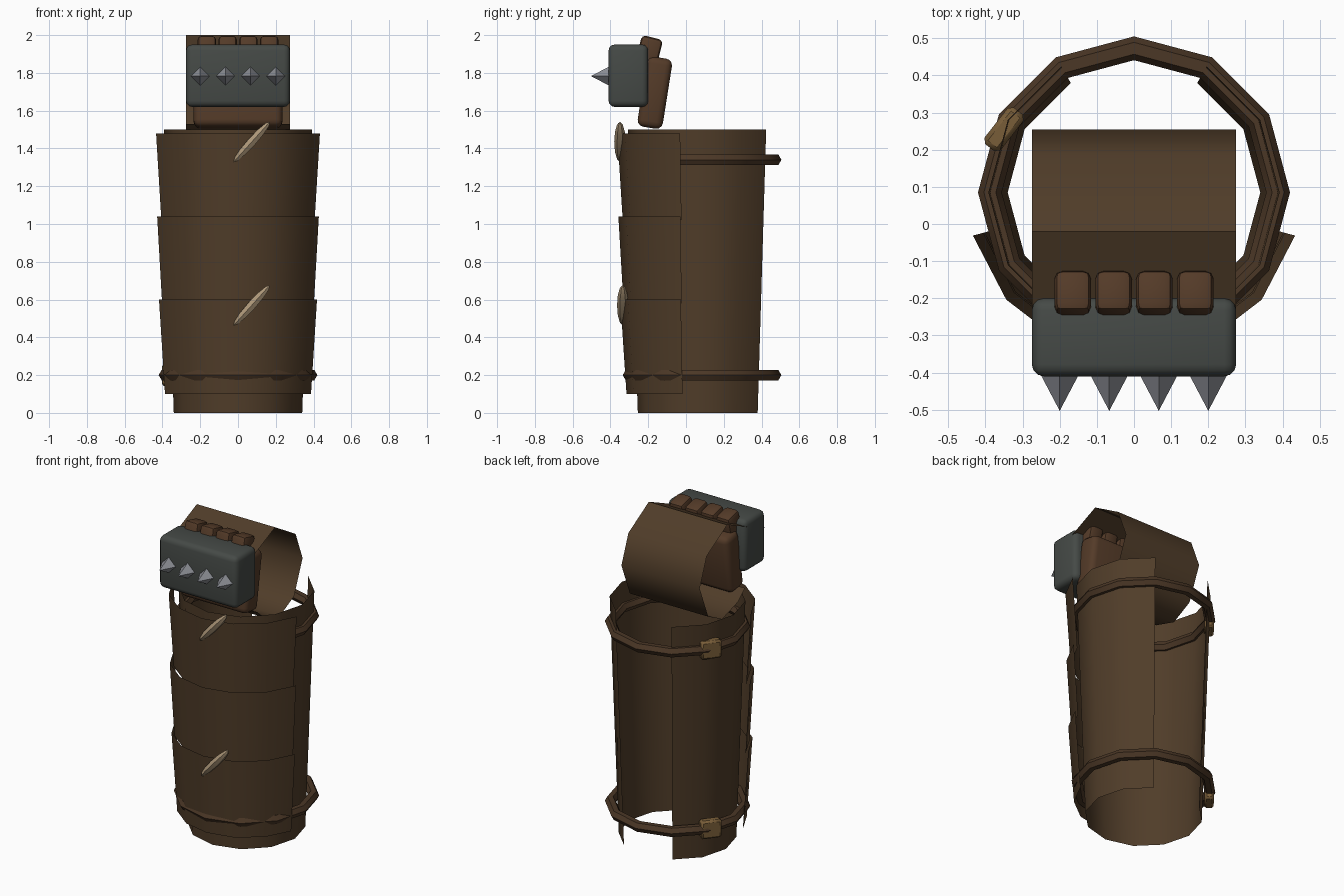
import bpy, bmesh, math
from mathutils import Matrix, Vector

if "Cube" in bpy.data.objects:
    bpy.data.objects.remove(bpy.data.objects["Cube"])

CY = 0.085  # centre line of the forearm in y


def mat(name, rgb):
    m = bpy.data.materials.new(name)
    m.diffuse_color = (*rgb, 1)
    m.use_nodes = True
    m.node_tree.nodes["Principled BSDF"].inputs["Base Color"].default_value = m.diffuse_color
    return m


LEATHER = mat("brown leather", (0.080, 0.046, 0.022))
PAD = mat("reddish leather", (0.088, 0.043, 0.021))
STRAP = mat("dark strap leather", (0.070, 0.038, 0.019))
IRON = mat("dark iron", (0.060, 0.068, 0.062))
STEEL = mat("steel", (0.27, 0.28, 0.31))
BONE = mat("bone", (0.42, 0.31, 0.19))
BRASS = mat("brass", (0.19, 0.11, 0.04))


def finish(name, bm, material, angle=None):
    me = bpy.data.meshes.new(name)
    bm.to_mesh(me)
    bm.free()
    ob = bpy.data.objects.new(name, me)
    bpy.context.collection.objects.link(ob)
    me.materials.append(material)
    if angle:
        bpy.ops.object.select_all(action='DESELECT')
        ob.select_set(True)
        bpy.context.view_layer.objects.active = ob
        bpy.ops.object.shade_smooth_by_angle(angle=math.radians(angle))
    return ob


def sheet(name, rows, material, angle=45):
    """Thin sheet spanning two matching rows of points."""
    bm = bmesh.new()
    a, b = [[bm.verts.new(p) for p in r] for r in rows]
    for i in range(len(a) - 1):
        bm.faces.new((a[i], a[i + 1], b[i + 1], b[i]))
    return finish(name, bm, material, angle)


def arc_shell(name, r0, z0, r1, z1, half, n, material):
    """Tapered open shell, centred on the front."""
    rows = []
    for r, z in ((r0, z0), (r1, z1)):
        angs = [math.radians(-half + 2 * half * i / n) for i in range(n + 1)]
        rows.append([(r * math.sin(t), CY - r * math.cos(t), z) for t in angs])
    return sheet(name, rows, material)


def box(name, loc, size, rot, bevel, material, seg=3):
    bm = bmesh.new()
    bmesh.ops.create_cube(bm, size=1)
    bmesh.ops.scale(bm, vec=size, verts=bm.verts)
    bmesh.ops.bevel(bm, geom=bm.edges[:], offset=bevel, segments=seg, profile=0.5, affect='EDGES')
    m = Matrix.Translation(loc) @ rot
    bmesh.ops.transform(bm, matrix=m, verts=bm.verts)
    return finish(name, bm, material, 40)


def rx(deg):
    return Matrix.Rotation(math.radians(deg), 4, 'X')


# Forearm sleeve, open at the back
arc_shell("sleeve", 0.34, 0.0, 0.392, 1.5, 150, 10, LEATHER)

# Overlapping front plates
arc_shell("lower_plate", 0.400, 0.10, 0.433, 0.60, 75, 6, LEATHER)
arc_shell("middle_plate", 0.416, 0.58, 0.443, 1.04, 75, 6, LEATHER)
arc_shell("upper_plate", 0.420, 1.02, 0.449, 1.48, 75, 6, LEATHER)

for label, z in (("lower", 0.2), ("upper", 1.34)):
    # Strap ring
    bpy.ops.mesh.primitive_torus_add(major_segments=12, minor_segments=6, major_radius=0.388,
                                     minor_radius=0.032, location=(0, CY, z))
    ob = bpy.context.object
    ob.name = label + "_strap"
    ob.data.materials.append(STRAP)
    bpy.ops.object.shade_smooth_by_angle(angle=math.radians(45))
    # Buckle on the left rear of the strap
    box(label + "_buckle", (-0.35, 0.255, z), (0.055, 0.125, 0.115),
        Matrix.Rotation(math.radians(-38), 4, 'Z'), 0.012, BRASS, 1)

# Bone thorns on the plates
for label, z, y in (("lower", 0.57, -0.335), ("upper", 1.435, -0.35)):
    bm = bmesh.new()
    bmesh.ops.create_uvsphere(bm, u_segments=6, v_segments=6, radius=1)
    m = (Matrix.Translation((0.073, y, z)) @ Matrix.Rotation(math.radians(42), 4, 'Y')
         @ Matrix.Diagonal((0.026, 0.03, 0.143, 1)))
    bmesh.ops.transform(bm, matrix=m, verts=bm.verts)
    finish(label + "_thorn", bm, BONE, 40)

# Leather band around the hand, open at both sides
profile = [(-0.29, 1.88), (-0.02, 2.0), (0.185, 1.88), (0.255, 1.70),
           (0.17, 1.49), (0.03, 1.42), (-0.13, 1.47), (-0.2, 1.53)]
sheet("hand_band", [[(x, y, z) for y, z in profile] for x in (-0.275, 0.275)], LEATHER, 50)

# Padded back of the hand and the four finger pads
box("hand_pad", (0, -0.165, 1.695), (0.47, 0.135, 0.375), rx(-9), 0.035, PAD)
for i in range(4):
    box(f"finger_pad_{i + 1}", (-0.165 + 0.11 * i, -0.2, 1.895), (0.098, 0.115, 0.19),
        rx(-14), 0.022, PAD, 2)

# Iron knuckle block with four spikes
box("knuckle_block", (0, -0.305, 1.785), (0.55, 0.21, 0.33), Matrix(), 0.032, IRON)
for i in range(4):
    bm = bmesh.new()
    bmesh.ops.create_cone(bm, cap_ends=True, segments=4, radius1=0.05, radius2=0, depth=0.095)
    # turn the square so a corner points up
    top = max(v.co.x for v in bm.verts)
    if top < 0.045:
        bmesh.ops.rotate(bm, verts=bm.verts, cent=Vector(), matrix=Matrix.Rotation(math.pi / 4, 3, 'Z'))
    m = Matrix.Translation((-0.2 + 0.4 * i / 3, -0.4555, 1.783)) @ rx(90)
    bmesh.ops.transform(bm, matrix=m, verts=bm.verts)
    finish(f"knuckle_spike_{i + 1}", bm, STEEL)
